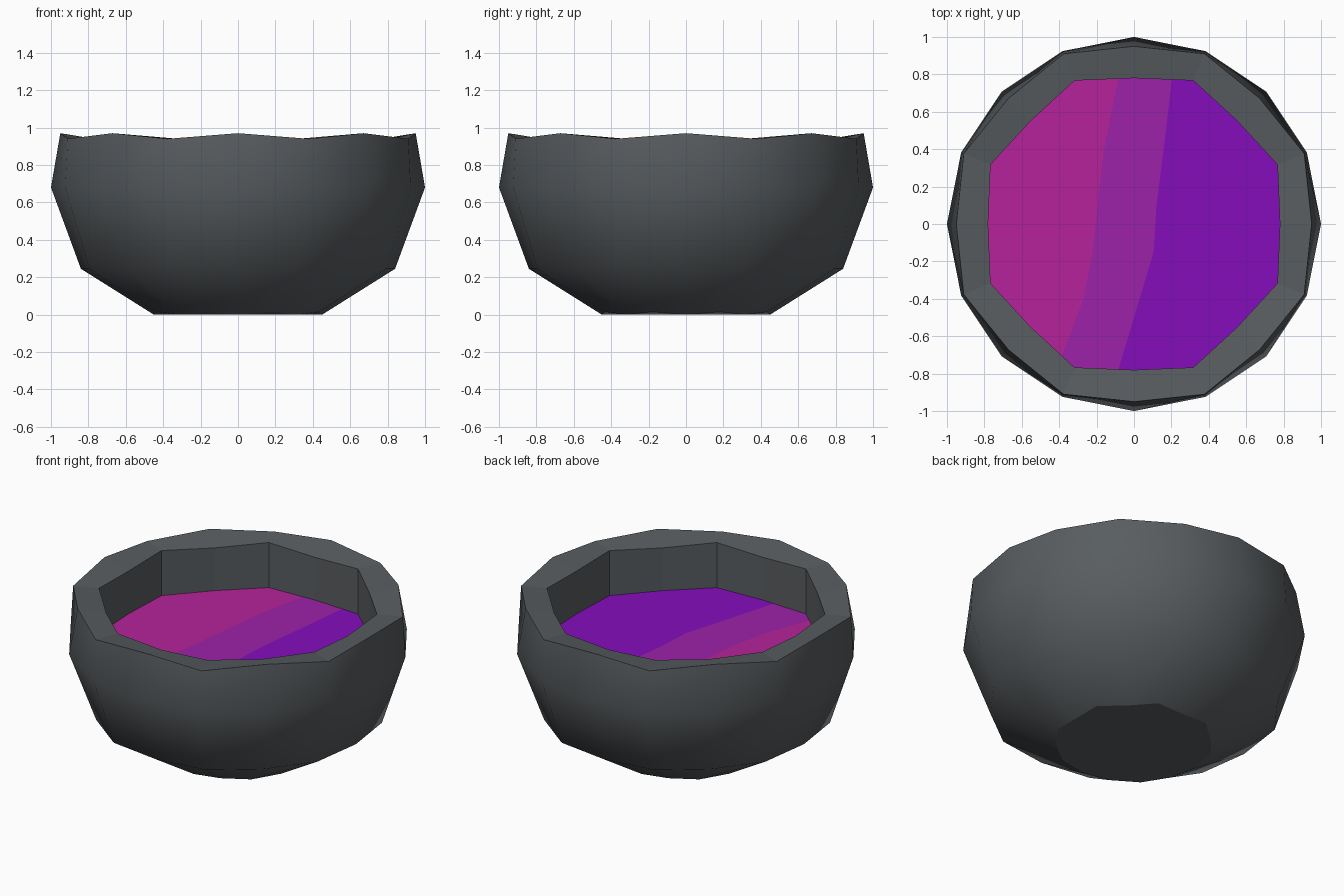
import bpy, bmesh, math
from mathutils import Vector

if "Cube" in bpy.data.objects:
    bpy.data.objects.remove(bpy.data.objects["Cube"])

SIDES = 16
LIQUID_Z = 0.65


def material(name, colour):
    m = bpy.data.materials.new(name)
    m.diffuse_color = (*colour, 1)
    m.use_nodes = True
    m.node_tree.nodes["Principled BSDF"].inputs["Base Color"].default_value = m.diffuse_color
    return m


def finish(bm, name, mats):
    me = bpy.data.meshes.new(name)
    bm.to_mesh(me)
    bm.free()
    for m in mats:
        me.materials.append(m)
    ob = bpy.data.objects.new(name, me)
    bpy.context.collection.objects.link(ob)
    return ob


def ring(bm, even, odd):
    """Ring of 16 points alternating between two (radius, height) pairs."""
    out = []
    for i in range(SIDES):
        r, z = odd if i % 2 else even
        a = 2 * math.pi * i / SIDES
        out.append(bm.verts.new((r * math.cos(a), r * math.sin(a), z)))
    return out


iron = material("dark iron", (0.098, 0.109, 0.117))
pink = material("pink liquid", (0.468, 0.016, 0.328))
mauve = material("mauve liquid", (0.332, 0.016, 0.392))
purple = material("purple liquid", (0.23, 0.004, 0.50))

# Bowl: outer wall, rim and inner wall down to below the liquid
bm = bmesh.new()
profile = [
    ((0.45, 0.00), (0.47, 0.015)),
    ((0.84, 0.245), (0.86, 0.245)),
    ((1.00, 0.68), (1.00, 0.68)),
    ((0.95, 0.97), (0.985, 0.94)),
    ((0.78, 0.925), (0.83, 0.94)),
    ((0.78, LIQUID_Z), (0.83, LIQUID_Z)),
]
rings = [ring(bm, e, o) for e, o in profile]
for k in range(len(rings) - 1):
    lo, hi = rings[k], rings[k + 1]
    for i in range(SIDES):
        j = (i + 1) % SIDES
        f = bm.faces.new((lo[i], lo[j], hi[j], hi[i]))
        f.smooth = k < 3
bm.faces.new(rings[0][::-1])
finish(bm, "bowl", [iron])

# Liquid: one disc cut along two wavy lines into three colours
curves = [
    [(-0.42, -0.80), (-0.27, -0.40), (-0.22, -0.15), (-0.20, 0.05), (-0.16, 0.40), (-0.08, 0.80)],
    [(-0.09, -0.80), (0.00, -0.50), (0.105, -0.15), (0.12, 0.10), (0.165, 0.45), (0.205, 0.80)],
]
bm = bmesh.new()
bm.faces.new(ring(bm, (0.78, LIQUID_Z), (0.83, LIQUID_Z)))


def cut(faces, point, normal):
    geom = set(faces)
    for f in faces:
        geom.update(f.edges)
        geom.update(f.verts)
    bmesh.ops.bisect_plane(bm, geom=list(geom), plane_co=point, plane_no=normal)


for c in curves:
    for x, y in c[1:-1]:
        cut(bm.faces[:], (0, y, 0), (0, 1, 0))
for c in curves:
    for (x0, y0), (x1, y1) in zip(c, c[1:]):
        band = [f for f in bm.faces if y0 < f.calc_center_median().y < y1]
        cut(band, (x0, y0, 0), Vector((y1 - y0, x0 - x1, 0)).normalized())


def curve_x(c, y):
    for (x0, y0), (x1, y1) in zip(c, c[1:]):
        if y <= y1:
            break
    return x0 + (x1 - x0) * (y - y0) / (y1 - y0)


for f in bm.faces:
    p = f.calc_center_median()
    f.material_index = sum(p.x > curve_x(c, p.y) for c in curves)
finish(bm, "liquid", [pink, mauve, purple])
